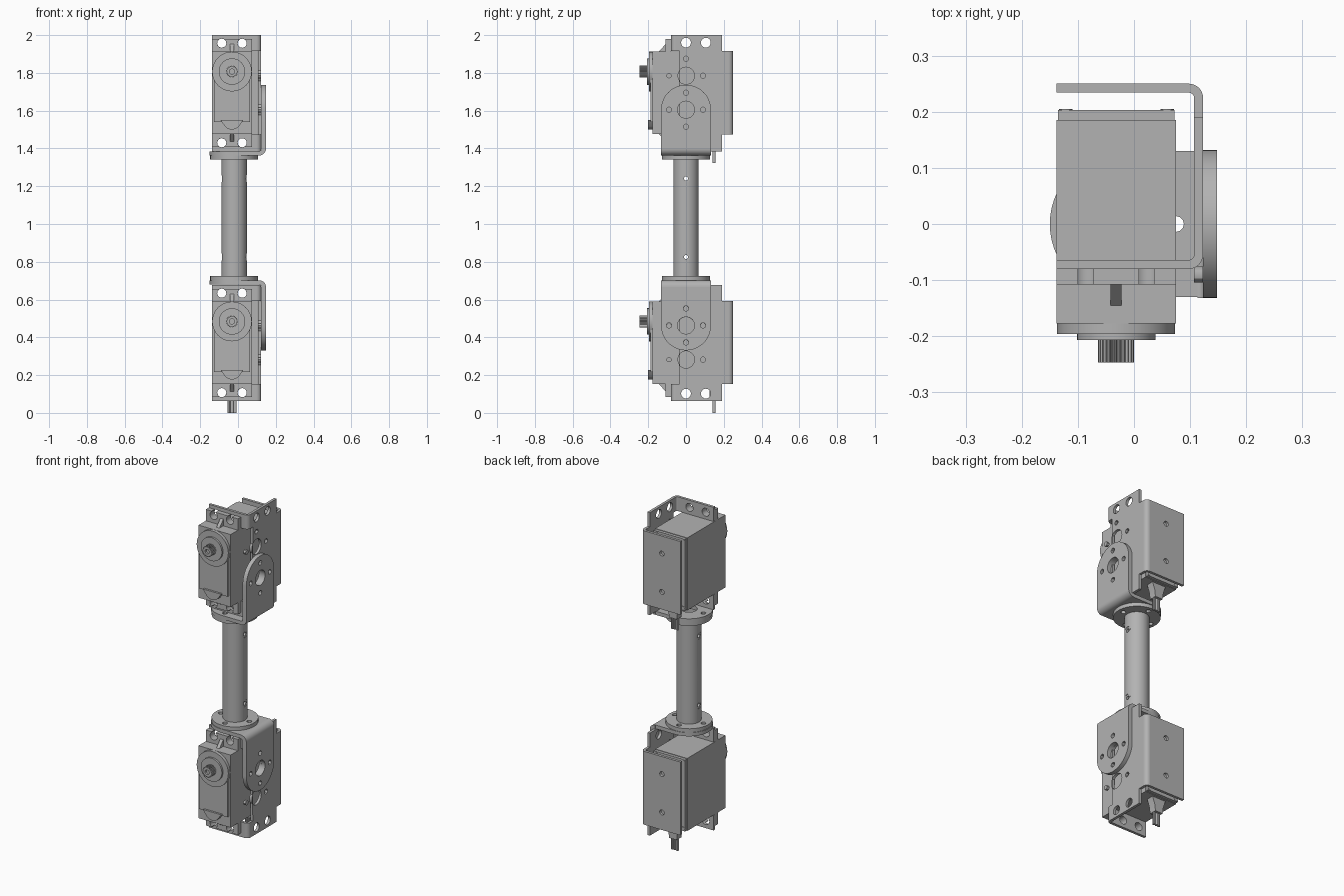
import bpy, bmesh
from math import pi, sin, cos
from mathutils import Matrix

if "Cube" in bpy.data.objects:
    bpy.data.objects.remove(bpy.data.objects["Cube"], do_unlink=True)

grey = bpy.data.materials.new("neutral grey")
grey.use_nodes = True
COLOUR = (0.45, 0.45, 0.45, 1)
grey.diffuse_color = COLOUR
grey.node_tree.nodes["Principled BSDF"].inputs["Base Color"].default_value = COLOUR

CX = -0.032          # servo centre line
TX = -0.02           # tube centre line
SHEET = 0.016        # bracket sheet thickness
L, R = -0.138, 0.075 # servo case sides
WALL = 0.123         # outer face of the bracket side

# local (u, v, w) to world: x -> (y, z), y -> (x, z), z -> (x, y)
AXES = {"x": Matrix(((0, 0, 1, 0), (1, 0, 0, 0), (0, 1, 0, 0), (0, 0, 0, 1))),
        "y": Matrix(((1, 0, 0, 0), (0, 0, 1, 0), (0, 1, 0, 0), (0, 0, 0, 1))),
        "z": Matrix.Identity(4)}


def arc(u, v, r, a=0, b=360, n=32):
    """Points along an arc; a full circle leaves out its repeated end."""
    count = n if b - a == 360 else n + 1
    return [(u + r * cos((a + (b - a) * i / n) * pi / 180),
             v + r * sin((a + (b - a) * i / n) * pi / 180)) for i in range(count)]


def rect(u0, u1, v0, v1):
    return [(u0, v0), (u1, v0), (u1, v1), (u0, v1)]


def ring_of_holes(u, v, big, small, spread):
    """One large hole with four small ones around it."""
    return [arc(u, v, big)] + [arc(p, q, small, n=12) for p, q in arc(u, v, spread, n=4)]


def prism(name, axis, lo, hi, outline, holes=()):
    """Extrude an outline with holes along an axis."""
    curve = bpy.data.curves.new(name, "CURVE")
    curve.dimensions, curve.fill_mode = "2D", "BOTH"
    curve.extrude = (hi - lo) / 2
    for loop in [outline, *holes]:
        s = curve.splines.new("POLY")
        s.points.add(len(loop) - 1)
        for p, (u, v) in zip(s.points, loop):
            p.co = (u, v, 0, 1)
        s.use_cyclic_u = True
    tmp = bpy.data.objects.new(name, curve)
    mesh = bpy.data.meshes.new_from_object(tmp)
    bpy.data.objects.remove(tmp)
    bpy.data.curves.remove(curve)
    mesh.transform(AXES[axis] @ Matrix.Translation((0, 0, (lo + hi) / 2)))
    bm = bmesh.new()
    bm.from_mesh(mesh)
    bmesh.ops.remove_doubles(bm, verts=bm.verts, dist=1e-5)
    bmesh.ops.recalc_face_normals(bm, faces=bm.faces)
    bm.to_mesh(mesh)
    bm.free()
    mesh.name = name
    mesh.materials.clear()
    mesh.materials.append(grey)
    obj = bpy.data.objects.new(name, mesh)
    bpy.context.collection.objects.link(obj)
    return obj


def join(name, parts):
    bpy.ops.object.select_all(action="DESELECT")
    for p in parts:
        p.select_set(True)
    bpy.context.view_layer.objects.active = parts[0]
    if len(parts) > 1:
        bpy.ops.object.join()
    bpy.ops.object.shade_smooth_by_angle(angle=pi / 6)
    parts[0].name = name
    return parts[0]


def bend(axis, u, v, r, a, lo, hi, t=SHEET):
    """Quarter-round sheet fold."""
    return prism("fold", axis, lo, hi,
                 arc(u, v, r, a, a + 90, 8) + arc(u, v, r - t, a, a + 90, 8)[::-1])


def servo_bracket(tag, z):
    """Folded sheet around the servo: side wall, back wall, four-hole ears."""
    r, low, high, top = 0.025, 0.09, 0.53, 0.615
    front, back = -0.08, 0.25
    side = [(front + r, 0), (0.19, 0), (0.19, low), (back - r, low), (back - r, high),
            (0.19, high), (0.19, top), (front + r, top), (front + r, high),
            (-0.035, high), (-0.035, low), (front + r, low)]
    holes = ring_of_holes(0, 0.40, 0.045, 0.014, 0.09)
    holes += ring_of_holes(0, 0.22, 0.045, 0.014, 0.09)[:-1]
    holes = [h for i, h in enumerate(holes) if i != 7]   # shared middle hole
    holes += [arc(y, h, 0.026, n=20) for y in (0, 0.105) for h in (0.04, 0.575)]
    parts = [prism("wall", "x", WALL - SHEET, WALL, side, holes)]
    parts.append(prism("back", "y", back - SHEET, back, rect(L, WALL - r, low, high),
                       [arc(-0.015, h, 0.015, n=16) for h in (0.195, 0.425)]))
    parts.append(bend("z", WALL - r, back - r, r, 0, low, high))
    for a, b, h in ((0, low, 0.045), (high, top, 0.572)):
        parts.append(prism("ear", "y", front, front + SHEET, rect(L, WALL - r, a, b),
                           [arc(CX + d, h, 0.024, n=20) for d in (-0.054, 0.054)]))
        parts.append(bend("z", WALL - r, front + r, r, 270, a, b))
    join(tag + "_servo_bracket", parts).location.z = z


def servo(tag, z):
    low, high, shaft = 0.092, 0.527, 0.422
    # case with a bevelled rear lid
    case = [prism("case", "y", -0.177, 0.185, rect(L, R, low, high))]
    lid = prism("lid", "y", 0.185, 0.203, rect(L + 0.003, R - 0.003, low + 0.003, high - 0.003))
    case.append(lid)
    for x in (L + 0.016, R - 0.016):
        for h in (low + 0.016, high - 0.016):
            case.append(prism("screw", "y", 0.19, 0.205, arc(x, h, 0.012, n=12)))
    # mounting ears with open slots, and a stiffening rib each
    for s, edge, tip, hole in ((1, high, 0.595, 0.572), (-1, low, 0.022, 0.045)):
        pts = [(L, edge), (L, tip)]
        for d in (-0.054, 0.054):
            c = CX + d
            slot = arc(c, hole, 0.024, 124, 416, 20)
            if s < 0:
                slot = [(u, 2 * hole - v) for u, v in slot]
            pts += [(slot[0][0], tip), *slot, (slot[-1][0], tip)]
        pts += [(R, tip), (R, edge)]
        case.append(prism("ear", "y", -0.108, -0.08, pts))
        case.append(prism("rib", "x", CX - 0.01, CX + 0.01,
                          [(-0.145, edge), (-0.108, edge + s * 0.04), (-0.108, edge)]))
    join(tag + "_servo_case", case).location.z = z
    # raised front cover with gear dome and lower catch
    face = [prism("dome", "y", -0.196, -0.177, arc(CX, shaft, 0.105, n=40)),
            prism("cover", "y", -0.188, -0.177, rect(CX - 0.095, CX + 0.095, 0.155, shaft)),
            prism("catch", "y", -0.2, -0.177,
                  [(CX - 0.06, 0.165), *arc(CX, 0.165, 0.05, 220, 320, 10), (CX + 0.06, 0.165)]),
            prism("step", "y", -0.207, -0.196, arc(CX, shaft, 0.07, n=32))]
    join(tag + "_servo_cover", face).location.z = z
    # toothed output shaft
    teeth = [arc(CX, shaft, 0.032 if i % 4 < 2 else 0.027, n=96)[i] for i in range(96)]
    shaft_parts = [prism("spline", "y", -0.247, -0.207, teeth, [arc(CX, shaft, 0.014, n=16)]),
                   prism("core", "y", -0.235, -0.207, arc(CX, shaft, 0.014, n=16))]
    join(tag + "_output_shaft", shaft_parts).location.z = z
    # cable boot and three wires
    boot = prism("boot", "y", 0.125, 0.17, [(CX - 0.045, low), (CX + 0.045, low),
                 (CX + 0.03, 0.05), (CX + 0.025, 0.01), (CX - 0.025, 0.01), (CX - 0.03, 0.05)])
    wires = [prism("wire", "z", -0.062, 0.02, arc(CX + d, 0.148, 0.0085, n=12))
             for d in (-0.016, 0, 0.016)]
    join(tag + "_cable", [boot] + wires).location.z = z


def joint(tag, z, centre, s):
    """Round-ended angle plate and hub; z is the plate's outer face, s points to the tube."""
    rad, r, t, out = 0.132, 0.035, 0.022, 0.148
    fold = z - s * r
    a = 180 if s > 0 else 0
    wall = arc(0, centre, rad, a, a + 180, 28) + [(s * rad, fold), (-s * rad, fold)]
    flat = arc(TX, 0, 0.13, 90, 270, 28) + [(out - r, -0.13), (out - r, 0.13)]
    lo, hi = sorted((z, z - s * t))
    parts = [prism("wall", "x", WALL, out, wall, ring_of_holes(0, centre, 0.045, 0.014, 0.09)),
             prism("flat", "z", lo, hi, flat, ring_of_holes(TX, 0, 0.045, 0.014, 0.095)),
             bend("y", out - r, fold, r, 0 if s > 0 else 270, -rad, rad, 0.024)]
    join(tag + "_joint_plate", parts)
    lo, hi = sorted((z, z + s * 0.022))
    hub = prism("hub", "z", lo, hi, arc(TX, 0, 0.127, n=48),
                ring_of_holes(TX, 0, 0.055, 0.014, 0.095))
    join(tag + "_tube_hub", [hub])


for tag, base in (("lower", 0.062), ("upper", 1.385)):
    servo_bracket(tag, base)
    servo(tag, base)
joint("lower", 0.702, 0.463, 1)
joint("upper", 1.363, 1.605, -1)

# connecting tube with cross holes
tube = prism("connecting_tube", "z", 0.705, 1.36, arc(TX, 0, 0.067, n=48), [arc(TX, 0, 0.055, n=48)])
for h in (0.825, 1.24):
    cutter = prism("hole_cutter", "x", -0.2, 0.2, arc(0, h, 0.021, n=20))
    mod = tube.modifiers.new("hole", "BOOLEAN")
    mod.operation, mod.solver, mod.object = "DIFFERENCE", "EXACT", cutter
    bpy.context.view_layer.objects.active = tube
    bpy.ops.object.modifier_apply(modifier=mod.name)
    bpy.data.objects.remove(cutter, do_unlink=True)
    # hollow cross pin inside the tube
    pin = prism("cross_pin", "x", TX - 0.064, TX + 0.064, arc(0, h, 0.021, n=20), [arc(0, h, 0.011, n=16)])
    join("cross_pin", [pin])
join("connecting_tube", [tube])
